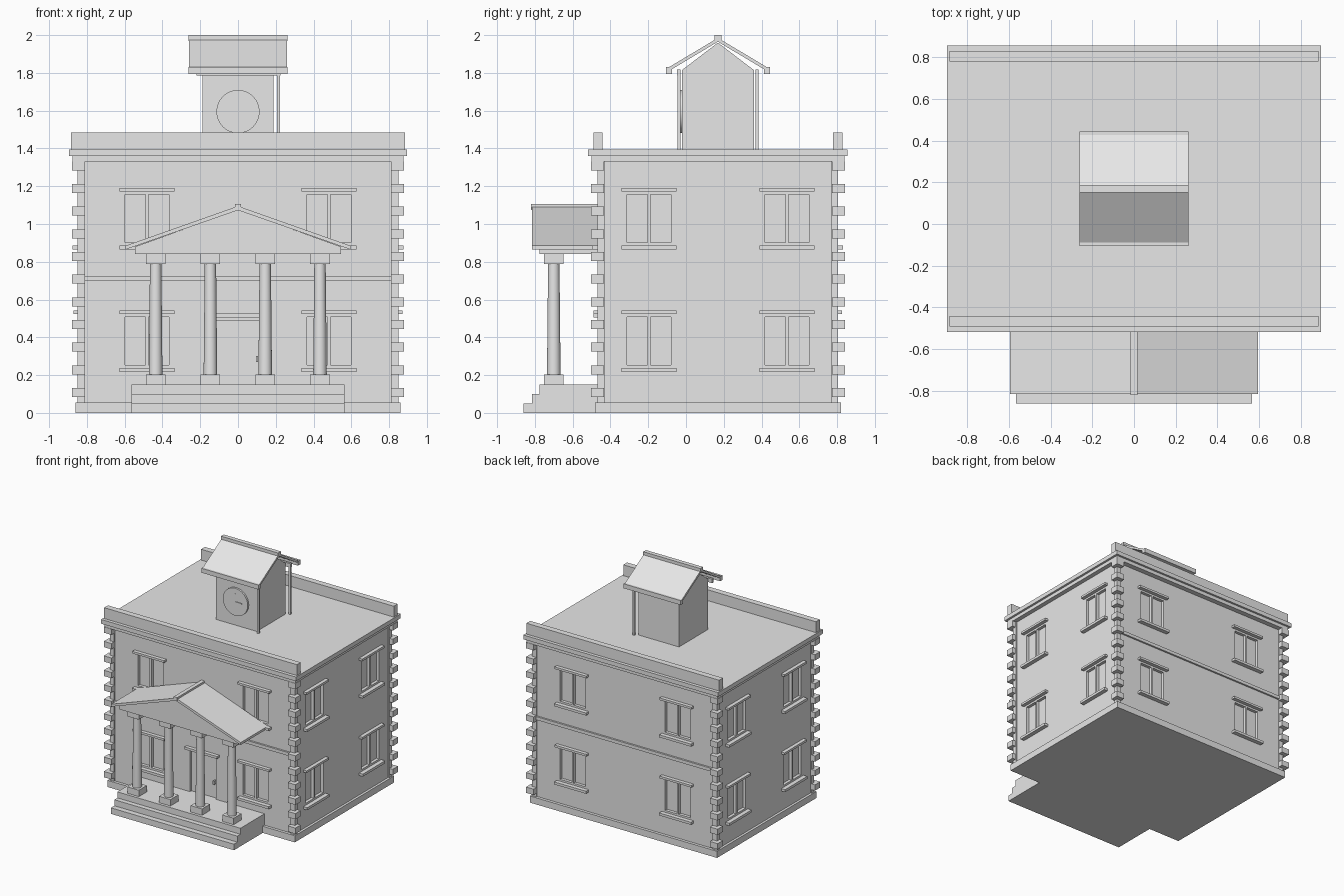
import bpy
import bmesh
from mathutils import Matrix, Vector

if "Cube" in bpy.data.objects:
    bpy.data.objects.remove(bpy.data.objects["Cube"], do_unlink=True)

stone = bpy.data.materials.new("pale_grey_stone")
stone.use_nodes = True
GREY = (0.8, 0.8, 0.8, 1)
stone.diffuse_color = GREY
stone.node_tree.nodes["Principled BSDF"].inputs["Base Color"].default_value = GREY

CY = 0.169               # centre of the main block in depth
W, D = 0.84, 0.628       # half width and half depth of the walls


def finish(name, bm):
    bmesh.ops.recalc_face_normals(bm, faces=bm.faces)
    mesh = bpy.data.meshes.new(name)
    bm.to_mesh(mesh)
    bm.free()
    mesh.materials.append(stone)
    obj = bpy.data.objects.new(name, mesh)
    bpy.context.collection.objects.link(obj)
    return obj


def boxes(name, spans):
    """One object from boxes, each (x0, x1, y0, y1, z0, z1)."""
    bm = bmesh.new()
    for x0, x1, y0, y1, z0, z1 in spans:
        mid = Vector((x0 + x1, y0 + y1, z0 + z1)) / 2
        size = (abs(x1 - x0), abs(y1 - y0), abs(z1 - z0), 1)
        bmesh.ops.create_cube(bm, size=1, matrix=Matrix.Translation(mid) @ Matrix.Diagonal(size))
    return finish(name, bm)


def block(name, hx, hy, z0, z1):
    return boxes(name, [(-hx, hx, CY - hy, CY + hy, z0, z1)])


def prism(name, profile, axis, a, b):
    """Extrude a profile of (side, height) points along x or y."""
    bm = bmesh.new()
    place = (lambda u, z: (a, u, z)) if axis == "x" else (lambda u, z: (u, a, z))
    face = bm.faces.new([bm.verts.new(place(u, z)) for u, z in profile])
    out = bmesh.ops.extrude_face_region(bm, geom=[face])
    move = Vector((b - a, 0, 0)) if axis == "x" else Vector((0, b - a, 0))
    bmesh.ops.translate(bm, vec=move, verts=[v for v in out["geom"] if isinstance(v, bmesh.types.BMVert)])
    return finish(name, bm)


def cylinder(name, r0, r1, depth, matrix, segments=32):
    bm = bmesh.new()
    bmesh.ops.create_cone(bm, cap_ends=True, segments=segments, radius1=r0, radius2=r1, depth=depth, matrix=matrix)
    obj = finish(name, bm)
    bpy.ops.object.select_all(action="DESELECT")
    obj.select_set(True)
    bpy.context.view_layer.objects.active = obj
    bpy.ops.object.shade_smooth_by_angle()
    return obj


def on_wall(side, u0, u1, d0, d1, z0, z1):
    """Box on a wall: u runs along it from its middle, d outwards."""
    s = -1 if side in ("front", "left") else 1
    if side in ("front", "back"):
        return (u0, u1, CY + s * (D + d0), CY + s * (D + d1), z0, z1)
    return (s * (W + d0), s * (W + d1), CY + u0, CY + u1, z0, z1)


# Walls with recessed window panes and door
panes, lintels, sills = [], [], []
for side, offset in (("front", 0.482), ("back", 0.482), ("left", 0.365), ("right", 0.365)):
    for u in (-offset, offset):
        for z in (0.217, 0.866):
            for p in (-0.062, 0.062):
                panes.append(on_wall(side, u + p - 0.054, u + p + 0.054, -0.025, 0.03, z + 0.037, z + 0.291))
            lintels.append(on_wall(side, u - 0.146, u + 0.146, -0.01, 0.03, z + 0.307, z + 0.325))
            sills.append(on_wall(side, u - 0.146, u + 0.146, -0.01, 0.035, z, z + 0.021))
panes.append(on_wall("front", -0.12, 0.12, -0.02, 0.03, 0.15, 0.49))

walls = block("main_walls", W, D, 0, 1.37)
cutter = boxes("opening_cutter", panes)
cutter.hide_render = True
cut = walls.modifiers.new("openings", "BOOLEAN")
cut.operation = "DIFFERENCE"
cut.solver = "EXACT"
cut.object = cutter
bpy.context.view_layer.objects.active = walls
bpy.ops.object.modifier_apply(modifier=cut.name)
bpy.data.objects.remove(cutter, do_unlink=True)
boxes("window_lintels", lintels)
boxes("window_sills", sills)

# Door trim
boxes("door_lintel", [on_wall("front", -0.15, 0.15, -0.01, 0.03, 0.505, 0.525)])
boxes("door_handle", [on_wall("front", 0.095, 0.107, -0.03, 0.008, 0.27, 0.3)])

# Plinth, belt courses, cornice and parapets
block("plinth", 0.86, 0.652, 0, 0.055)
boxes("belt_courses", [on_wall(s, -0.81, 0.81, -0.01, 0.015, 0.697, 0.724) for s in ("front", "back")])
block("frieze", 0.85, 0.637, 1.33, 1.37)
block("lower_cornice", 0.877, 0.67, 1.33, 1.362)
block("roof_cornice", 0.895, 0.687, 1.36, 1.395)
boxes("parapets", [(-0.885, 0.885, CY + s * 0.61, CY + s * 0.66, 1.39, 1.485) for s in (-1, 1)])

# Corner piers and projecting corner blocks
corners = [(sx, sy) for sx in (-1, 1) for sy in (-1, 1)]
boxes("corner_piers", [(sx * 0.81, sx * 0.85, CY + sy * 0.6, CY + sy * 0.637, 0.05, 1.34)
                       for sx, sy in corners])
boxes("corner_blocks", [(sx * 0.81, sx * 0.88, CY + sy * 0.604, CY + sy * 0.673, z - 0.024, z + 0.024)
                        for sx, sy in corners for z in [0.108 + 0.12 * k for k in range(11)]])

# Entrance steps
FRONT = CY - D
prism("entrance_steps", [(FRONT, 0), (-0.86, 0), (-0.86, 0.05), (-0.815, 0.05), (-0.815, 0.1),
                         (-0.775, 0.1), (-0.775, 0.15), (FRONT, 0.15)], "x", -0.565, 0.565)

# Portico columns with square bases and capitals
COL_Y = -0.70
for i, x in enumerate((-0.436, -0.146, 0.144, 0.434), 1):
    cylinder(f"column_{i}", 0.036, 0.03, 0.6, Matrix.Translation((x, COL_Y, 0.5)))
    boxes(f"column_{i}_blocks", [(x - 0.052, x + 0.052, COL_Y - 0.052, COL_Y + 0.052, z, z + 0.053)
                                 for z in (0.15, 0.789)])

# Portico beam, pediment and roof
boxes("portico_beam", [(-0.545, 0.545, -0.775, FRONT, 0.84, 0.868)])
prism("pediment", [(-0.545, 0.866), (0.545, 0.866), (0.545, 0.88), (0, 1.075), (-0.545, 0.88)],
      "y", -0.775, FRONT)
prism("portico_roof", [(-0.595, 0.865), (-0.595, 0.885), (0, 1.095), (0.595, 0.885), (0.595, 0.865), (0, 1.073)],
      "y", -0.815, FRONT)
boxes("portico_ridge", [(-0.016, 0.016, -0.82, FRONT, 1.075, 1.105)])

# Clock tower
prism("tower", [(CY - 0.19, 1.39), (CY - 0.19, 1.815), (CY, 1.96), (CY + 0.19, 1.815), (CY + 0.19, 1.39)],
      "x", -0.187, 0.187)
prism("tower_roof", [(CY - 0.265, 1.807), (CY - 0.265, 1.827), (CY, 1.985), (CY + 0.265, 1.827),
                     (CY + 0.265, 1.807), (CY, 1.965)], "x", -0.26, 0.26)
boxes("tower_ridge", [(-0.262, 0.262, CY - 0.018, CY + 0.018, 1.968, 2.0)])
boxes("tower_eaves", [(-0.262, 0.262, CY + s * 0.243, CY + s * 0.275, 1.795, 1.832) for s in (-1, 1)])
boxes("tower_beams", [(-0.22, 0.225, CY + s * 0.198, CY + s * 0.216, 1.785, 1.818) for s in (-1, 1)])
boxes("tower_posts", [(0.207, 0.223, CY + s * 0.199, CY + s * 0.215, 1.39, 1.79) for s in (-1, 1)])

# Clock face and hands
FACE = CY - 0.19
cylinder("clock_face", 0.114, 0.114, 0.02,
         Matrix.Translation((0, FACE - 0.005, 1.595)) @ Matrix.Rotation(1.5707963, 4, "X"), 48)
boxes("clock_hands", [(-0.004, 0.004, FACE - 0.02, FACE - 0.014, 1.591, 1.665),
                      (-0.004, 0.063, FACE - 0.02, FACE - 0.014, 1.591, 1.599)])
